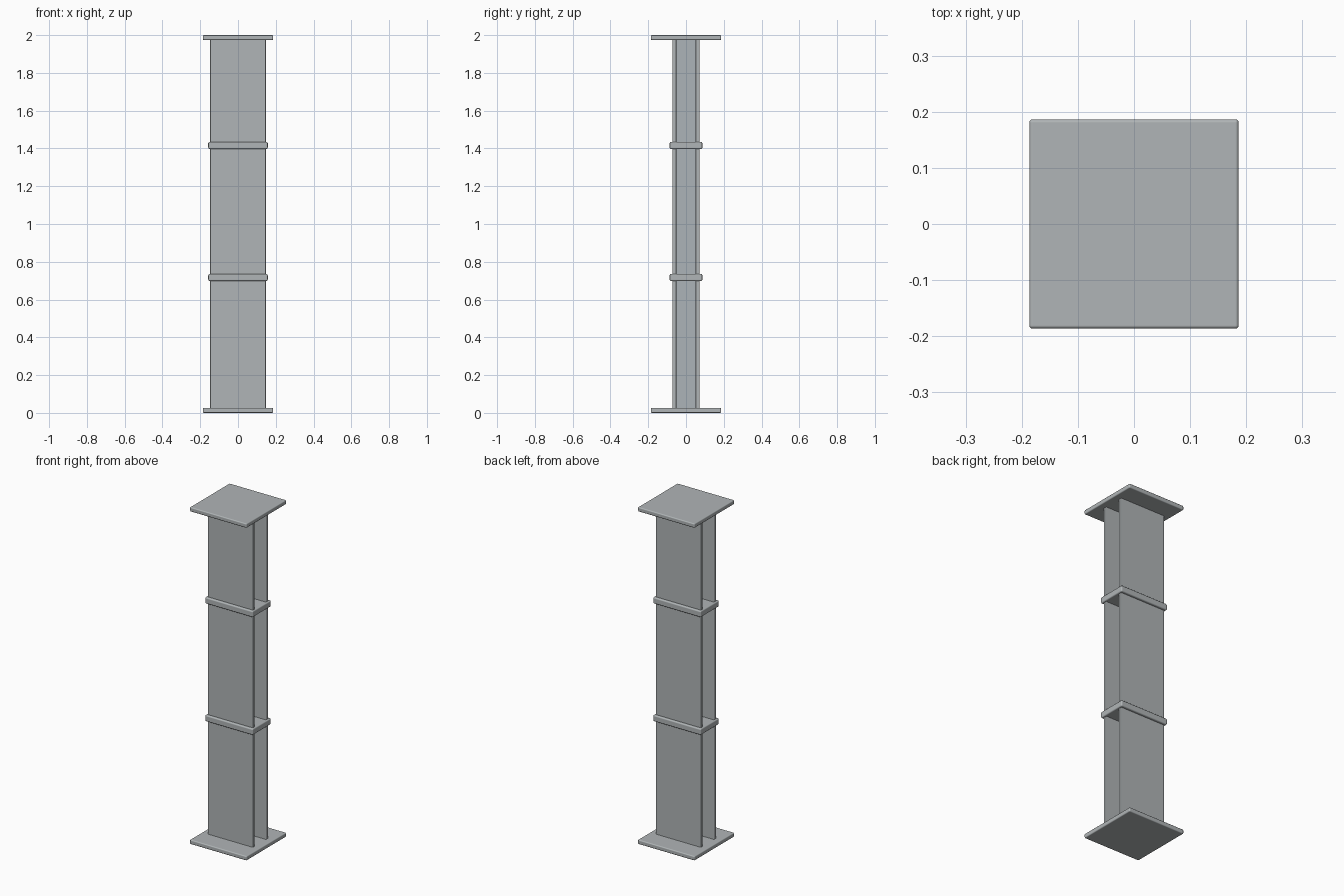
import bpy

if "Cube" in bpy.data.objects:
    bpy.data.objects.remove(bpy.data.objects["Cube"])


def paint(name, rgb):
    mat = bpy.data.materials.new(name)
    mat.diffuse_color = (*rgb, 1)
    mat.use_nodes = True
    mat.node_tree.nodes["Principled BSDF"].inputs["Base Color"].default_value = mat.diffuse_color
    return mat


steel = paint("steel", (0.435, 0.462, 0.472))
web_steel = paint("web_steel", (0.415, 0.455, 0.485))


def box(name, size, centre, bevel, mat=steel):
    """Box with softly rounded, smoothly shaded edges."""
    bpy.ops.mesh.primitive_cube_add(size=1, location=centre)
    ob = bpy.context.object
    ob.name = name
    ob.scale = size
    bpy.ops.object.transform_apply(location=False, rotation=False, scale=True)
    ob.data.materials.append(mat)
    if bevel:
        mod = ob.modifiers.new("edge_rounding", "BEVEL")
        mod.width = bevel
        mod.segments = 3
        mod.harden_normals = True
        bpy.ops.object.shade_smooth()
    return ob


PLATE = 0.026            # end plate thickness
SHAFT = 2 - 2 * PLATE    # length between the end plates

# Square base and cap plates
for name, z in (("base_plate", PLATE / 2), ("cap_plate", 2 - PLATE / 2)):
    box(name, (0.373, 0.373, PLATE), (0, 0, z), 0.006)

# I-beam: two wide flanges joined by a central web
for name, side in (("front_flange", -1), ("back_flange", 1)):
    box(name, (0.296, 0.021, SHAFT + 0.012), (0, side * 0.0615, 1), 0.005)
box("web", (0.02, 0.104, SHAFT + 0.01), (0, 0, 1), 0, web_steel)

# Stiffener plates around the shaft
for name, z in (("lower_stiffener", 0.717), ("upper_stiffener", 1.416)):
    box(name, (0.315, 0.173, 0.037), (0, 0, z), 0.007)
